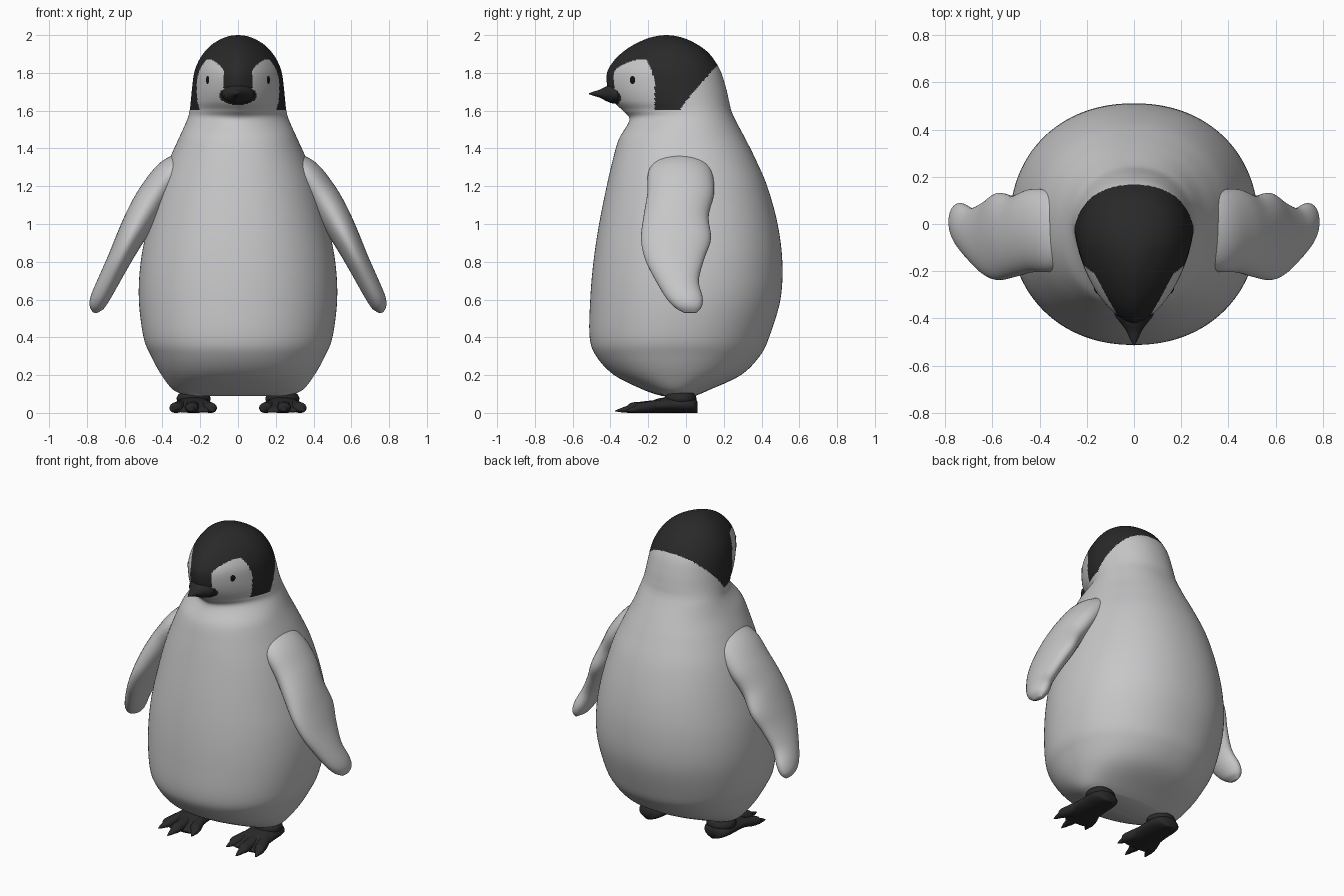
import bpy, bmesh, math
from mathutils import Vector

cube = bpy.data.objects.get("Cube")
if cube:
    bpy.data.objects.remove(cube, do_unlink=True)


def material(name, rgb, rough=0.8):
    m = bpy.data.materials.new(name)
    m.use_nodes = True
    m.diffuse_color = (*rgb, 1)
    bsdf = m.node_tree.nodes["Principled BSDF"]
    bsdf.inputs["Base Color"].default_value = (*rgb, 1)
    bsdf.inputs["Roughness"].default_value = rough
    return m


DOWN = material("pale grey down", (0.57, 0.57, 0.58))
DARK = material("charcoal", (0.022, 0.022, 0.022))
EYE = material("eye black", (0.006, 0.006, 0.006), 0.3)


def smooth_rows(rows, steps):
    """Catmull-Rom interpolation through rows of numbers."""
    out = []
    for i in range(len(rows) - 1):
        a, b = rows[max(i - 1, 0)], rows[i]
        c, d = rows[i + 1], rows[min(i + 2, len(rows) - 1)]
        n = steps(b) if callable(steps) else steps
        for k in range(n):
            t = k / n
            out.append([q + 0.5 * t * (r - p + t * (2 * p - 5 * q + 4 * r - s
                        + t * (3 * (q - r) + s - p)))
                        for p, q, r, s in zip(a, b, c, d)])
    return out + [list(rows[-1])]


def loft(name, rings, mats, rule=None):
    """Skin a list of closed rings, capped at both ends."""
    bm = bmesh.new()
    loops = [[bm.verts.new(p) for p in ring] for ring in rings]
    n = len(loops[0])
    for lo, hi in zip(loops, loops[1:]):
        for j in range(n):
            bm.faces.new((lo[j], lo[(j + 1) % n], hi[(j + 1) % n], hi[j]))
    bm.faces.new(loops[0])
    bm.faces.new(loops[-1])
    bmesh.ops.recalc_face_normals(bm, faces=bm.faces)
    for f in bm.faces:
        f.smooth = True
        if rule:
            f.material_index = rule(f.calc_center_median())
    me = bpy.data.meshes.new(name)
    bm.to_mesh(me)
    bm.free()
    for m in mats:
        me.materials.append(m)
    ob = bpy.data.objects.new(name, me)
    bpy.context.collection.objects.link(ob)
    return ob


def ellipse(centre, u, v, n=24):
    return [centre + u * math.cos(a) + v * math.sin(a)
            for a in (2 * math.pi * j / n for j in range(n))]


def ball(name, loc, size, mat, rot=(0, 0, 0)):
    bpy.ops.mesh.primitive_uv_sphere_add(segments=32, ring_count=20, radius=1,
                                         location=loc, rotation=rot)
    ob = bpy.context.object
    ob.name, ob.scale = name, size
    ob.data.materials.append(mat)
    bpy.ops.object.shade_smooth()
    return ob


# Body and head: height, half width, front y, back y
PROFILE = [
    (.09, .26, -.13, .05), (.12, .34, -.22, .12), (.2, .405, -.38, .29),
    (.3, .46, -.475, .39), (.4, .5, -.51, .44), (.6, .525, -.507, .5),
    (.8, .515, -.49, .51), (1, .475, -.46, .485), (1.2, .42, -.42, .43),
    (1.35, .36, -.385, .365), (1.45, .315, -.355, .315), (1.55, .27, -.3, .262),
    (1.6, .256, -.335, .24), (1.65, .25, -.385, .228), (1.72, .243, -.415, .212),
    (1.8, .232, -.418, .187), (1.86, .21, -.385, .155), (1.91, .178, -.335, .115),
    (1.95, .138, -.275, .06), (1.98, .088, -.21, 0), (1.995, .045, -.155, -.055),
    (2, .004, -.11, -.1),
]


def body_ring(row, n=200):
    z, w, front, back = row
    h = min(max((z - 1.45) / .17, 0), 1)           # 0 on the body, 1 on the head
    h = h * h * (3 - 2 * h)
    yc = front + (.5 + .08 * h) * (back - front)
    ring = []
    for j in range(n):
        a = 2 * math.pi * j / n
        c, s = math.cos(a), math.sin(a)
        p = 2.15 - (.55 * h if s < 0 else 0)       # pointed face, round back
        r = (abs(c) ** p + abs(s) ** p) ** (-1 / p)
        ring.append((w * r * c, yc + r * s * (yc - front if s < 0 else back - yc), z))
    return ring


def plumage(c):
    """Dark hood with two pale cheek patches."""
    x, y, z = abs(c.x), c.y, c.z
    t = min(max((y + .03) / .2, 0), 1)
    if z < 1.605 + .24 * t ** .9:
        return 0
    top = 1.87 - 9 * (x - .155) ** 2 - 30 * max(y + .22, 0) ** 2 * 0.9
    cheek = y < -.165 - 8 * max(z - 1.8, 0) ** 2 and z < top
    stripe = x < .075 and z > 1.68
    muzzle = (x / .1) ** 2 + ((z - 1.68) / .05) ** 2 < 1
    return 0 if cheek and not stripe and not muzzle else 1


rows = smooth_rows(PROFILE, lambda r: 6 if r[0] < 1.5 else 11)
loft("body", [body_ring(r) for r in rows], [DOWN, DARK], plumage)

# Beak: y, half width, top, bottom
BEAK = [(-.33, .09, 1.745, 1.64), (-.385, .082, 1.742, 1.638), (-.42, .056, 1.73, 1.65),
        (-.455, .032, 1.712, 1.668), (-.49, .016, 1.701, 1.679), (-.514, .003, 1.692, 1.687)]
loft("beak", [ellipse(Vector((0, y, (a + b) / 2)), Vector((w, 0, 0)),
                      Vector((0, 0, (a - b) / 2)))
              for y, w, a, b in smooth_rows(BEAK, 5)], [DARK])

# Flippers: x, z, half thickness, front y, back y
FLIPPER = [(.24, 1.35, .05, -.15, .1), (.345, 1.27, .085, -.2, .14),
           (.435, 1.16, .088, -.205, .148), (.51, 1.04, .083, -.225, .12),
           (.575, .92, .072, -.238, .132), (.63, .81, .062, -.215, .095),
           (.685, .7, .056, -.16, .068), (.73, .61, .05, -.105, .088),
           (.75, .56, .038, -.06, .082), (.758, .53, .01, -.01, .055)]
flipper_rows = smooth_rows(FLIPPER, 6)

# Toes: end x offset, end y
TOES = [(-.095, -.3), (.01, -.375), (.1, -.32)]

# Foot: y, half width, top
FOOT = [(.06, .035, .06), (.045, .07, .075), (0, .09, .085), (-.08, .095, .085),
        (-.15, .1, .075), (-.21, .108, .05), (-.25, .1, .03), (-.265, .085, .018)]

for side, s in (("left", 1), ("right", -1)):
    rings = []
    for i, (x, z, t, front, back) in enumerate(flipper_rows):
        a = flipper_rows[max(i - 1, 0)]
        b = flipper_rows[min(i + 1, len(flipper_rows) - 1)]
        d = Vector((b[0] - a[0], 0, b[1] - a[1])).normalized()
        across = Vector((-d.z * s, 0, d.x)) * t
        rings.append(ellipse(Vector((x * s, (front + back) / 2, z)), across,
                             Vector((0, (back - front) / 2, 0)), 40))
    loft(side + "_flipper", rings, [DOWN])

    # Downy cuff above the foot
    ball(side + "_leg", (.215 * s, -.05, .19), (.135, .15, .11), DOWN)

    # Webbed foot, toes and claws
    fx = .235 * s
    loft(side + "_foot", [ellipse(Vector((fx, y, h / 2)), Vector((w, 0, 0)),
                                  Vector((0, 0, h / 2)))
                          for y, w, h in smooth_rows(FOOT, 4)], [DARK])
    ball(side + "_ankle", (fx, -.03, .075), (.09, .085, .05), DARK)
    for k, (dx, ty) in enumerate(TOES):
        start = Vector((fx + dx * s * .5, -.1, .05))
        end = Vector((fx + dx * s * 1.15, ty, .012))
        rings = []
        for t, r in smooth_rows([(0, .03), (.4, .036), (.68, .034), (.78, .022),
                                 (.9, .013), (1, .002)], 4):
            c = start.lerp(end, t)
            c.z = max(r * .8, .05 - .04 * t)
            rings.append(ellipse(c, Vector((r, 0, 0)), Vector((0, 0, r * .8)), 16))
        loft(f"{side}_toe_{k + 1}", rings, [DARK])

    # Eye
    ball(side + "_eye", (.152 * s, -.28, 1.762), (.022, .014, .028), EYE,
         (0, 0, math.radians(50) * s))
